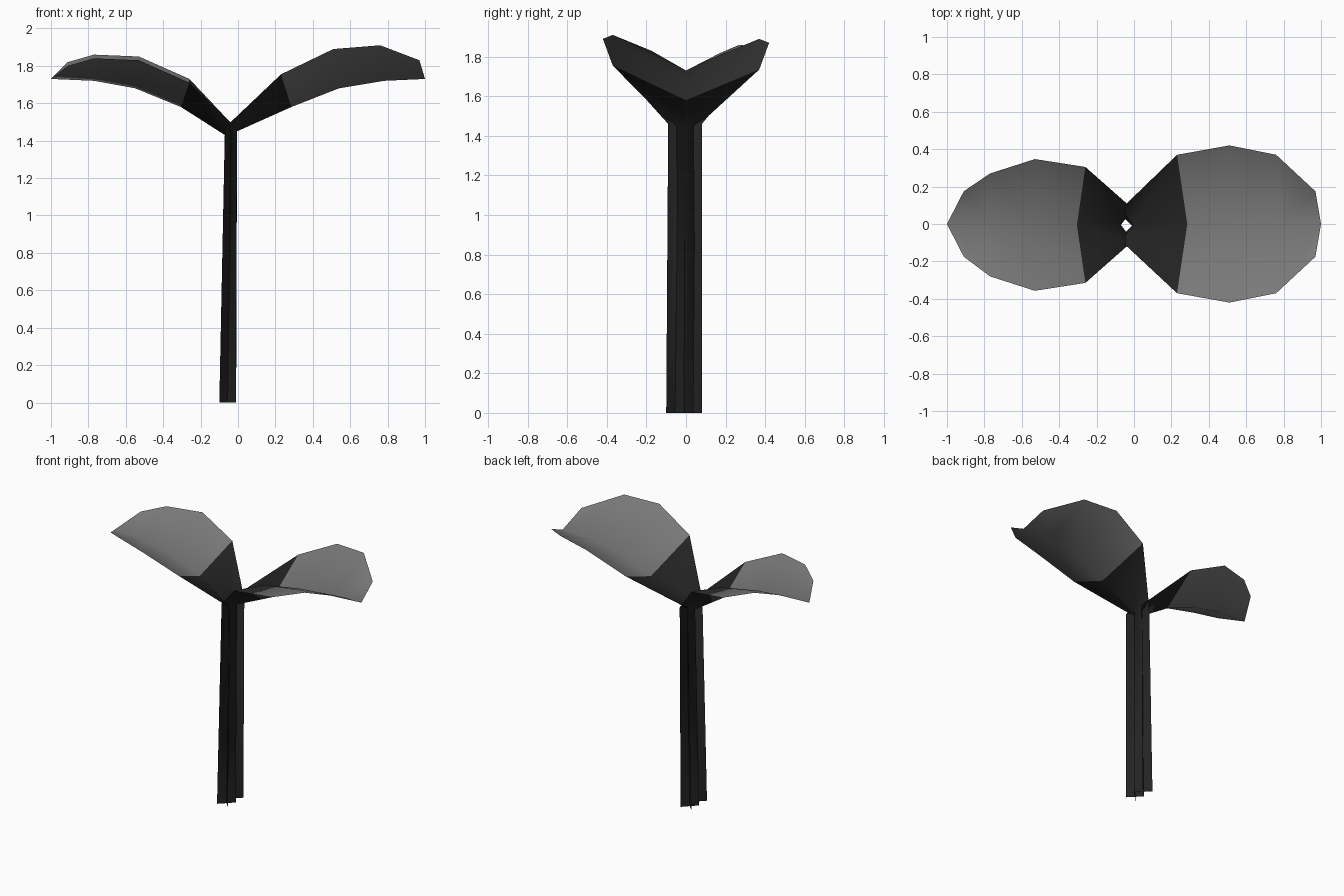
import bpy, bmesh, math

cube = bpy.data.objects.get("Cube")
if cube:
    bpy.data.objects.remove(cube, do_unlink=True)


def make_material(name, value):
    mat = bpy.data.materials.new(name)
    mat.use_nodes = True
    color = (value, value, value, 1)
    mat.diffuse_color = color
    bsdf = mat.node_tree.nodes["Principled BSDF"]
    bsdf.inputs["Base Color"].default_value = color
    bsdf.inputs["Roughness"].default_value = 0.9
    return mat


STEM = make_material("dark_charcoal", 0.017)
LEAF = make_material("mid_grey", 0.19)


def make_sprout_half(name, stations, tilt):
    """Folded sheet: each station is (mid x, mid y, mid z, edge x, half width, edge z)."""
    bm = bmesh.new()
    rows = []
    for mx, my, mz, ex, half, ez in stations:
        lean = tilt if half > 0.1 else 0
        rows.append([bm.verts.new((ex, my - half, ez + lean)),
                     bm.verts.new((mx, my, mz)),
                     bm.verts.new((ex, my + half, ez - lean))])
    # the first two strips are stem and stalk, the rest is the blade
    for i, (a, b) in enumerate(zip(rows, rows[1:])):
        for j in range(2):
            face = bm.faces.new((a[j], b[j], b[j + 1], a[j + 1]))
            face.material_index = 0 if i < 2 else 1
    # the blade's upper side is its front side
    bm.normal_update()
    bm.faces.ensure_lookup_table()
    if bm.faces[-1].normal.z < 0:
        bmesh.ops.reverse_faces(bm, faces=bm.faces[:])
    mesh = bpy.data.meshes.new(name)
    bm.to_mesh(mesh)
    bm.free()
    mesh.materials.append(STEM)
    mesh.materials.append(LEAF)
    obj = bpy.data.objects.new(name, mesh)
    bpy.context.collection.objects.link(obj)
    bpy.ops.object.select_all(action='DESELECT')
    obj.select_set(True)
    bpy.context.view_layer.objects.active = obj
    bpy.ops.object.shade_smooth_by_angle(angle=math.radians(60))


# Larger leaf with its half of the stem
make_sprout_half("left_leaf_and_stem", [
    (-0.01, -0.01, 0.00, -0.10, 0.09, 0.00),
    (-0.005, -0.005, 1.45, -0.07, 0.085, 1.47),
    (0.285, 0, 1.58, 0.23, 0.37, 1.745),
    (0.54, 0, 1.68, 0.51, 0.42, 1.88),
    (0.78, 0, 1.72, 0.76, 0.37, 1.90),
    (1.00, 0, 1.73, 0.97, 0.175, 1.82),
], 0.01)

# Smaller leaf, its stem half crossing the other
make_sprout_half("right_leaf_and_stem", [
    (-0.10, -0.01, 0.00, -0.012, 0.09, 0.00),
    (-0.07, -0.005, 1.43, -0.005, 0.085, 1.46),
    (-0.305, -0.005, 1.58, -0.26, 0.31, 1.72),
    (-0.55, -0.005, 1.68, -0.53, 0.352, 1.84),
    (-0.77, -0.005, 1.72, -0.77, 0.275, 1.85),
    (-1.00, 0, 1.73, -0.91, 0.175, 1.81),
], -0.01)
